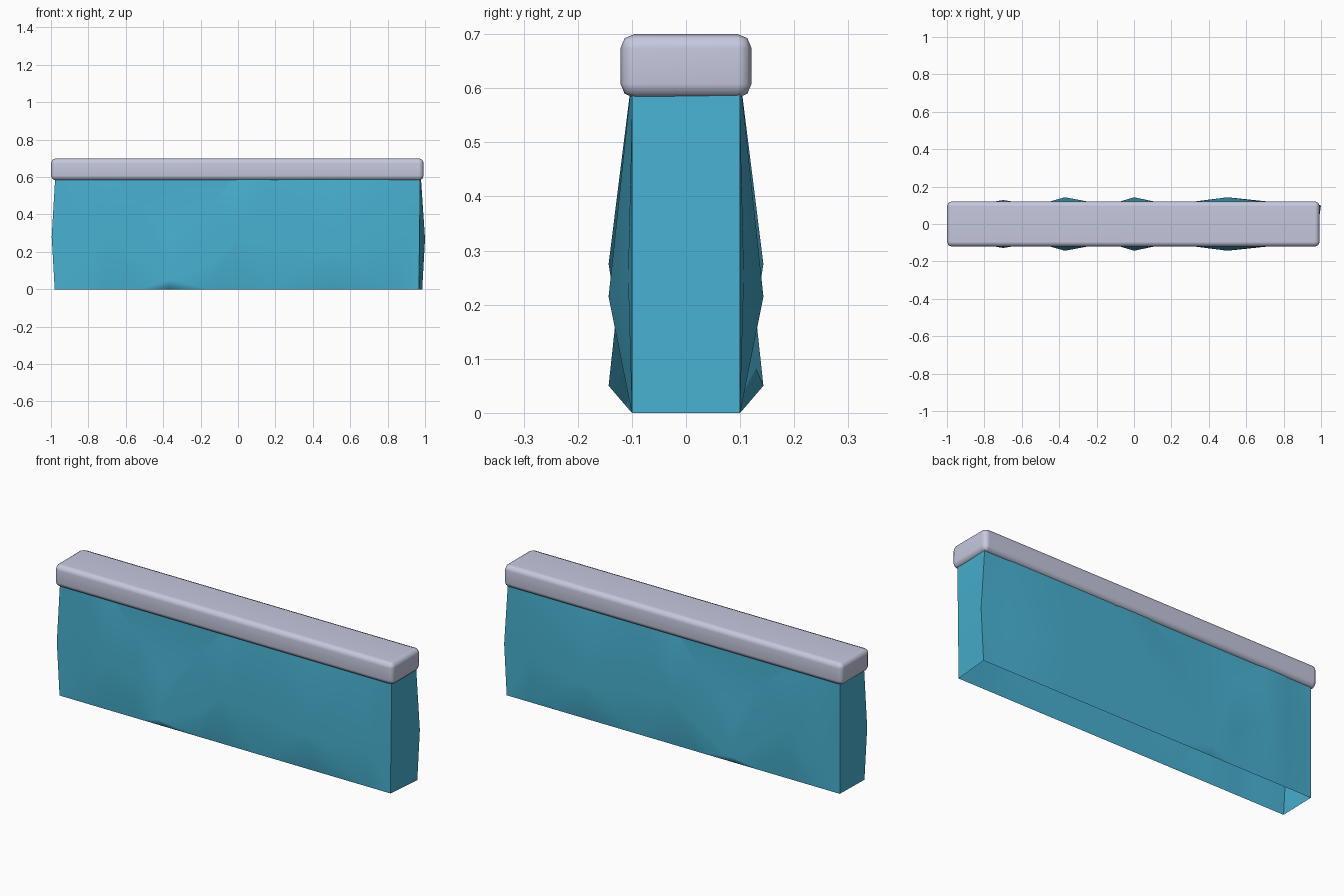
import bpy, bmesh, math

if "Cube" in bpy.data.objects:
    bpy.data.objects.remove(bpy.data.objects["Cube"])


def material(name, rgb):
    m = bpy.data.materials.new(name)
    m.diffuse_color = (*rgb, 1)
    m.use_nodes = True
    m.node_tree.nodes["Principled BSDF"].inputs["Base Color"].default_value = m.diffuse_color
    return m


def finish(name, bm, mat, angle):
    bmesh.ops.recalc_face_normals(bm, faces=bm.faces)
    me = bpy.data.meshes.new(name)
    bm.to_mesh(me)
    bm.free()
    ob = bpy.data.objects.new(name, me)
    bpy.context.collection.objects.link(ob)
    me.materials.append(mat)
    bpy.ops.object.select_all(action='DESELECT')
    ob.select_set(True)
    bpy.context.view_layer.objects.active = ob
    bpy.ops.object.shade_smooth_by_angle(angle=math.radians(angle))
    # large faces keep flat shading next to narrow ones
    wn = ob.modifiers.new("weighted normals", 'WEIGHTED_NORMAL')
    wn.keep_sharp = True
    return ob


teal = material("teal plaster", (0.065, 0.44, 0.64))
grey = material("pale grey stone", (0.56, 0.58, 0.73))

# Wall body: open-bottomed shell, both long sides have low bumps with flats between
# each column: x, half depth and height of the bump, height where it is flat again
columns = [(-0.83, 0.105, 0.28, 0.62), (-0.70, 0.128, 0.30, 0.62),
           (-0.52, 0.10, 0.20, 0.45), (-0.37, 0.143, 0.05, 0.27),
           (-0.14, 0.10, 0.15, 0.45), (0.0, 0.143, 0.275, 0.62),
           (0.19, 0.103, 0.25, 0.62), (0.5, 0.143, 0.215, 0.62),
           (0.84, 0.107, 0.25, 0.62)]
TOP = 0.64
bm = bmesh.new()
sides = []
for s in (-1, 1):
    # the front-left and back-right corners swell outwards
    left = (-0.98, -0.996) if s < 0 else (-0.975, -0.975)
    right = (0.967, 0.97) if s < 0 else (0.985, 1.0)
    cols = ([(*left, 0.1, 0.28, 0.55)]
            + [(c[0], *c) for c in columns]
            + [(*right, 0.1, 0.27, 0.55)])
    strip = []
    for xb, xm, d, z, zu in cols:
        xt = 0.975 * (1 if xm > 0 else -1) if abs(xm) > 0.9 else xm
        xu = xm + (xt - xm) * (zu - z) / (TOP - z)
        strip.append([bm.verts.new(p) for p in
                      ((xb, s * 0.1, 0), (xm, s * d, z),
                       (xu, s * 0.1, zu), (xt, s * 0.1, TOP))])
    for k, (a, b) in enumerate(zip(strip, strip[1:])):
        for i in range(3):
            # diagonals start from the bump peaks
            if cols[k][2] < cols[k + 1][2]:
                pair = (i == 1)
            else:
                pair = (i != 1)
            if pair:
                bm.faces.new((a[i], b[i], a[i + 1]))
                bm.faces.new((b[i], b[i + 1], a[i + 1]))
            else:
                bm.faces.new((a[i], b[i], b[i + 1]))
                bm.faces.new((a[i], b[i + 1], a[i + 1]))
    sides.append(strip)

# end walls join the two sides
for e in (0, -1):
    f, b = sides[0][e], sides[1][e]
    for i in range(3):
        bm.faces.new((f[i], b[i], b[i + 1], f[i + 1]))
finish("wall_body", bm, teal, 60)

# Coping: rounded slab along the top
bm = bmesh.new()
bmesh.ops.create_cube(bm, size=1)
for v in bm.verts:
    v.co = (v.co.x * 1.993 - 0.0035, v.co.y * 0.242, v.co.z * 0.118 + 0.641)
bmesh.ops.bevel(bm, geom=bm.edges[:], offset=0.026, segments=2,
                profile=0.5, affect='EDGES')
finish("wall_coping", bm, grey, 50)
